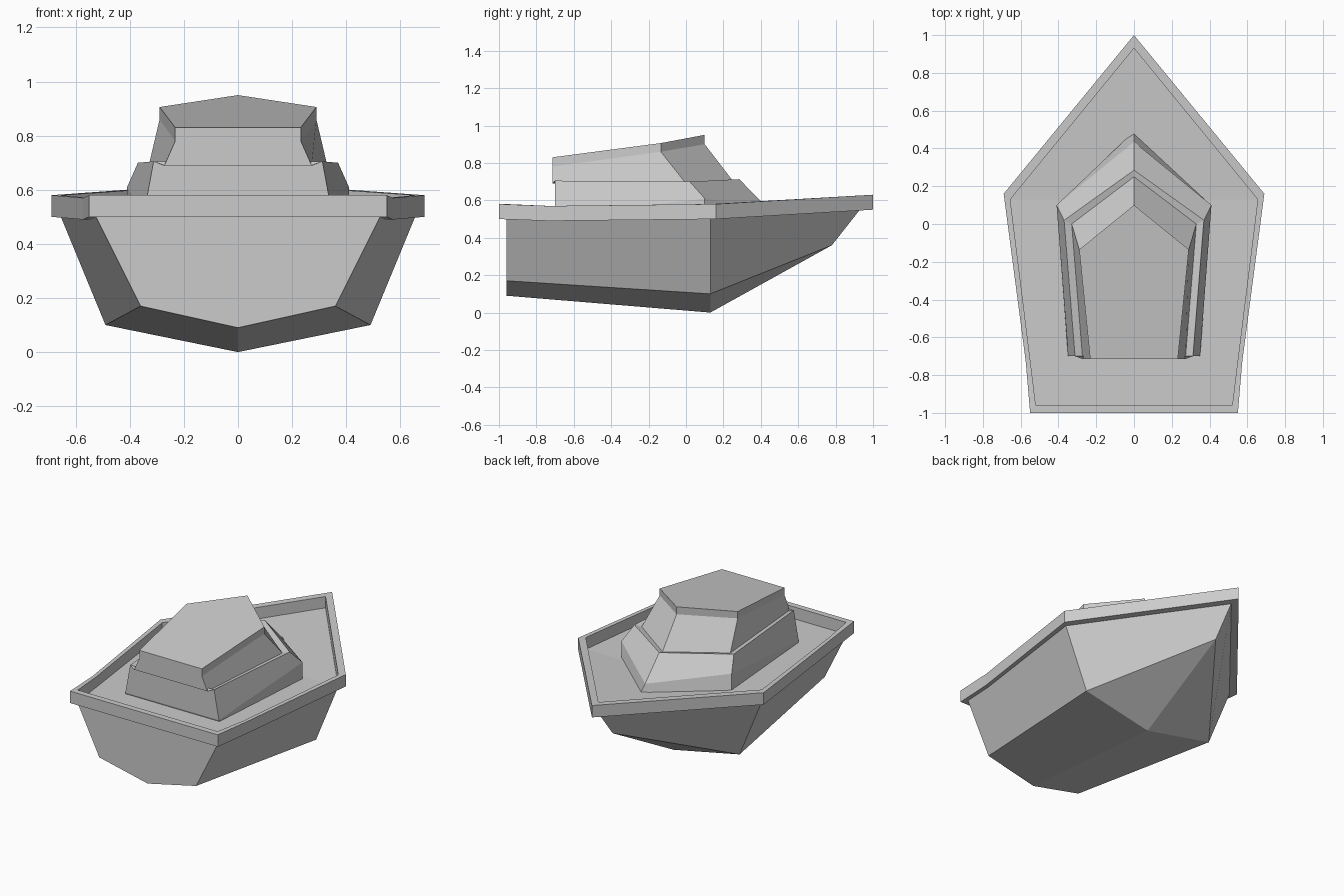
import bpy, bmesh

if "Cube" in bpy.data.objects:
    bpy.data.objects.remove(bpy.data.objects["Cube"])


def full_ring(half):
    """Half outline ending on the centre line -> whole symmetric outline."""
    return half + [(-x, y, z) for x, y, z in reversed(half[:-1])]


def loft(name, halves, wrap=False):
    """Bridge symmetric rings; cap the ends, or join last to first if wrap."""
    bm = bmesh.new()
    rings = [[bm.verts.new(p) for p in full_ring(h)] for h in halves]
    pairs = list(zip(rings, rings[1:]))
    if wrap:
        pairs.append((rings[-1], rings[0]))
    else:
        bm.faces.new(rings[0])
        bm.faces.new(rings[-1])
    for a, b in pairs:
        for i in range(len(a)):
            j = (i + 1) % len(a)
            bm.faces.new((a[i], a[j], b[j], b[i]))
    bmesh.ops.remove_doubles(bm, verts=bm.verts, dist=0.0005)
    bmesh.ops.recalc_face_normals(bm, faces=bm.faces)
    mesh = bpy.data.meshes.new(name)
    bm.to_mesh(mesh)
    bm.free()
    obj = bpy.data.objects.new(name, mesh)
    bpy.context.collection.objects.link(obj)
    return obj


# Hull: stations of deck edge, chine, keel; the bow collapses to a stem
loft("hull", [
    [(0.525, -0.96, 0.50), (0.36, -0.96, 0.17), (0, -0.96, 0.09)],
    [(0.655, 0.13, 0.50), (0.49, 0.13, 0.10), (0, 0.13, 0)],
    [(0, 0.93, 0.55), (0, 0.78, 0.36), (0, 0.78, 0.36)],
])

# Gunwale: raised rim around the deck, following the sheer line
outer = [(0.55, -1.0, 0.50), (0.573, -0.73, 0.49), (0.69, 0.16, 0.50), (0, 1.0, 0.55)]
inner = [(0.52, -0.96, 0.50), (0.548, -0.73, 0.49), (0.655, 0.13, 0.50), (0, 0.93, 0.546)]


def raised(ring):
    return [(x, y, z + 0.08) for x, y, z in ring]


loft("gunwale", [outer, raised(outer), raised(inner), inner], wrap=True)

# Cabin: plinth, lower trunk, narrow ledge, wheelhouse walls, roof band
loft("cabin", [
    [(0.35, -0.695, 0.495), (0.41, 0.10, 0.495), (0, 0.49, 0.51)],
    [(0.348, -0.70, 0.51), (0.41, 0.10, 0.61), (0, 0.435, 0.56)],
    [(0.312, -0.70, 0.705), (0.37, 0.02, 0.70), (0, 0.285, 0.713)],
    [(0.272, -0.715, 0.69), (0.33, 0.0, 0.69), (0, 0.25, 0.705)],
    [(0.232, -0.715, 0.78), (0.29, -0.135, 0.86), (0, 0.10, 0.90)],
    [(0.232, -0.715, 0.83), (0.29, -0.135, 0.906), (0, 0.10, 0.95)],
])
